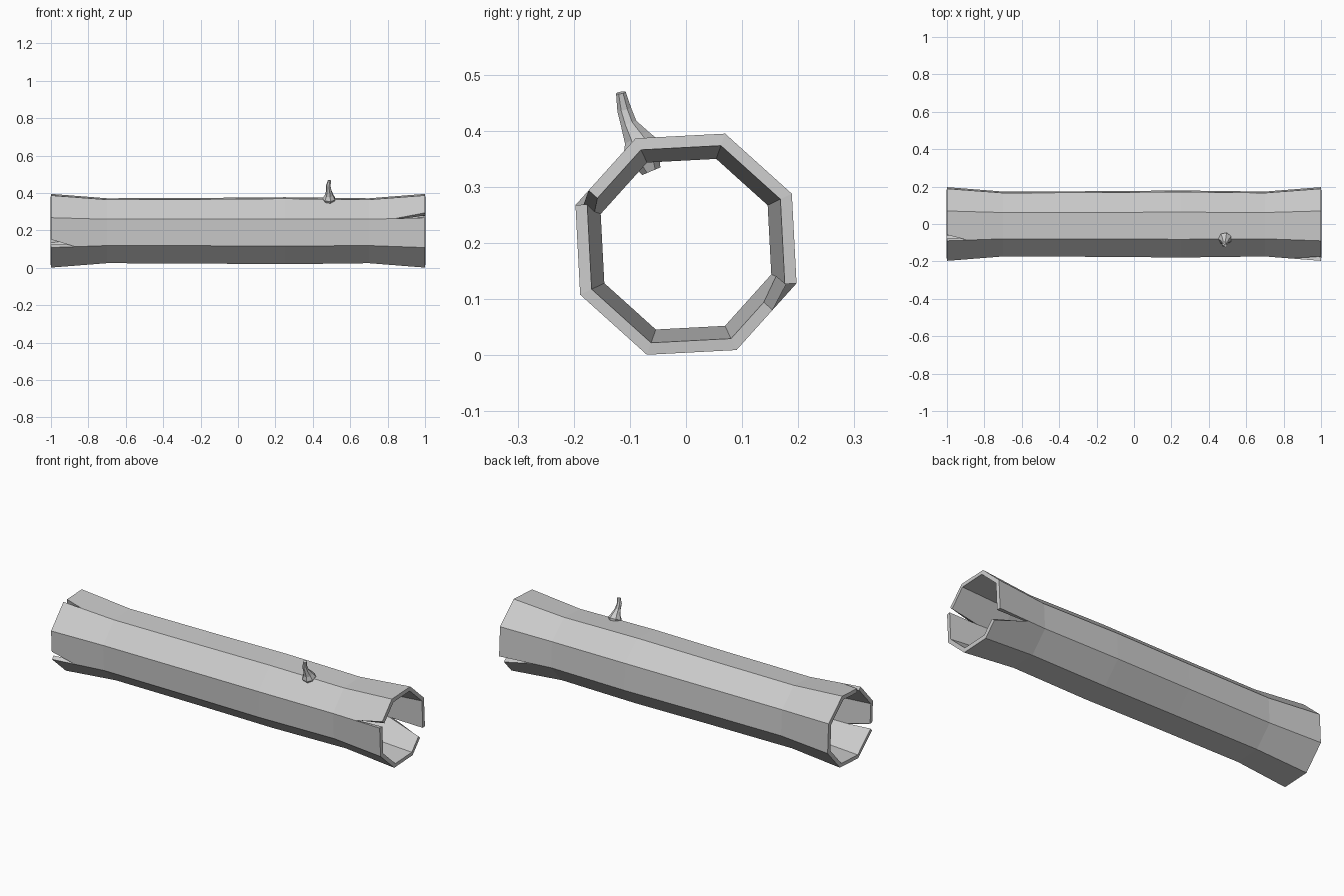
import bpy, bmesh
from math import sin, cos, radians, pi
from mathutils import Vector

if "Cube" in bpy.data.objects:
    bpy.data.objects.remove(bpy.data.objects["Cube"])

CZ = 0.198
SIDES = 8


def finish(bm, name):
    mesh = bpy.data.meshes.new(name)
    bm.to_mesh(mesh)
    bm.free()
    obj = bpy.data.objects.new(name, mesh)
    bpy.context.collection.objects.link(obj)
    return obj


# Hollow trunk: flared octagonal shell, stations are (x, radius)
stations = [(-1, 0.209), (-0.7, 0.184), (-0.2, 0.186), (0.25, 0.19), (0.7, 0.184), (1, 0.209)]
# Splits: (station, corner) -> (tip x, share of the neighbouring side that opens)
splits = {(5, 3): (0.84, 0.22), (5, 7): (0.81, 0.40),
          (0, 2): (-0.89, 0.20), (0, 4): (-0.87, 0.27)}


def corner(i, k):
    x, r = stations[i]
    a = radians(25.5 + 360 / SIDES * k)
    return Vector((x, r * cos(a), CZ + r * sin(a)))


bm = bmesh.new()
ring = [[bm.verts.new(corner(i, k)) for k in range(SIDES)] for i in range(len(stations))]
tips, opened = {}, {}
for (i, k), (tx, share) in splits.items():
    j = 1 if i == 0 else i - 1
    a, b = corner(i, k), corner(j, k)
    tips[i, k] = bm.verts.new(a.lerp(b, (tx - a.x) / (b.x - a.x)))
    opened[i, k] = bm.verts.new(a.lerp(corner(i, k - 1), share))


def long_edge(i, k, col):
    # corner line from station i to i+1 as used by one side panel
    k %= SIDES
    out = []
    for s in (i, i + 1):
        v = ring[s][k]
        if (s, k) in splits and col == (k - 1) % SIDES:
            v = opened[s, k]
        out.append(v)
    for s in (i, i + 1):
        if (s, k) in splits:
            out.insert(1, tips[s, k])
    return out


for i in range(len(stations) - 1):
    for k in range(SIDES):
        bm.faces.new(long_edge(i, k + 1, k) + long_edge(i, k, k)[::-1])
log = finish(bm, "hollow_log")
shell = log.modifiers.new("bark_thickness", 'SOLIDIFY')
shell.thickness = 0.021
shell.offset = -1
shell.use_even_offset = True

# Broken twig: tapered bent tube, path points are (x, y, z, radius)
path = [(0.487, -0.062, 0.328, 0.018), (0.487, -0.079, 0.368, 0.036),
        (0.487, -0.088, 0.388, 0.024), (0.486, -0.102, 0.412, 0.015),
        (0.483, -0.110, 0.438, 0.013), (0.490, -0.116, 0.468, 0.009)]
pts = [Vector(p[:3]) for p in path]
bm = bmesh.new()
rows = []
for i, p in enumerate(pts):
    t = (pts[min(i + 1, len(pts) - 1)] - pts[max(i - 1, 0)]).normalized()
    u = t.cross(Vector((0, 1, 0))).normalized()
    w = t.cross(u)
    r = path[i][3]
    rows.append([bm.verts.new(p + r * (cos(2 * pi * k / 7) * u + sin(2 * pi * k / 7) * w))
                 for k in range(7)])
for a, b in zip(rows, rows[1:]):
    for k in range(7):
        n = (k + 1) % 7
        bm.faces.new((a[k], a[n], b[n], b[k]))
bm.faces.new(rows[0][::-1])
bm.faces.new(rows[-1])
bmesh.ops.recalc_face_normals(bm, faces=bm.faces[:])
finish(bm, "twig_stub")
